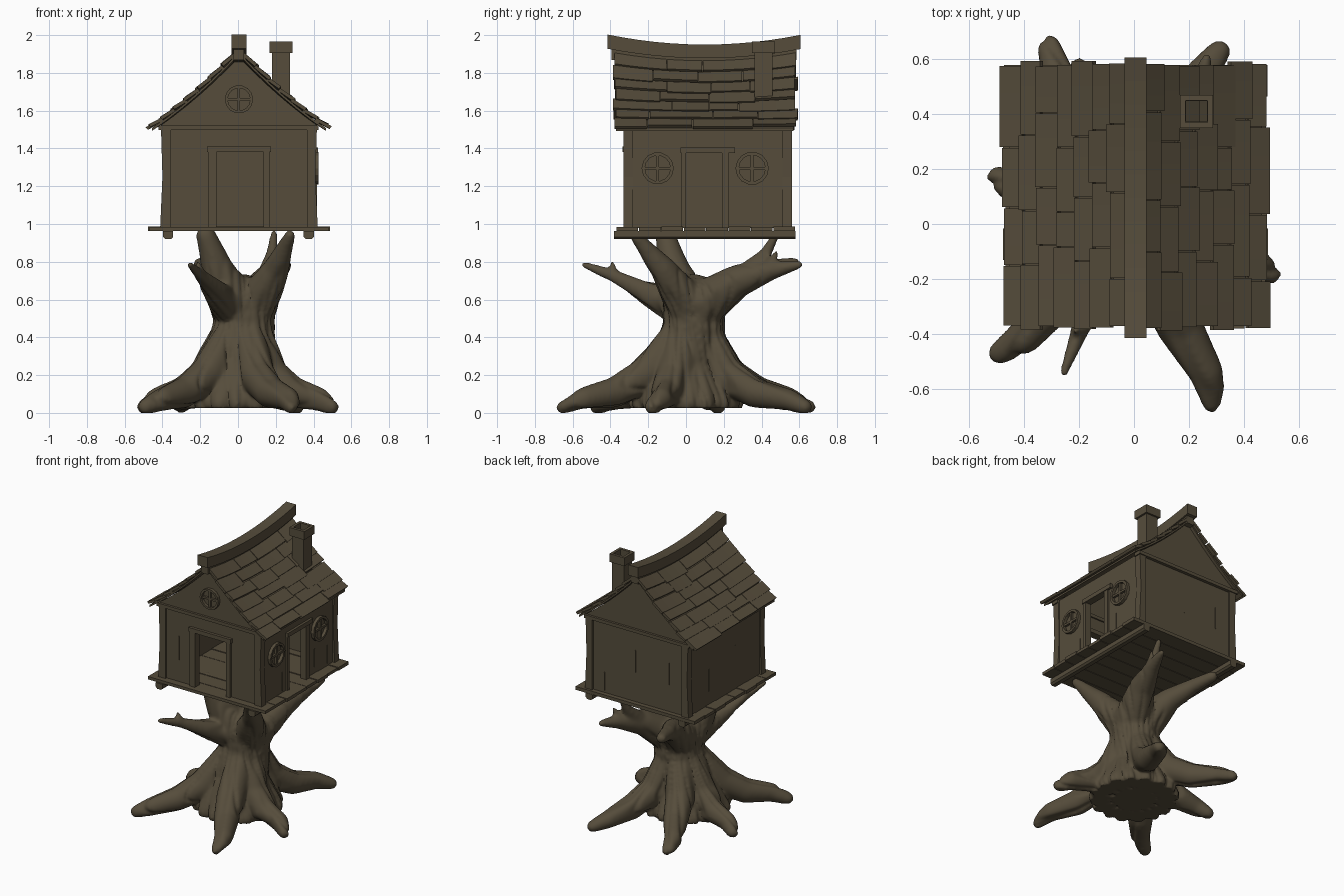
import bpy, bmesh, math, random
from mathutils import Vector, Matrix, noise

if "Cube" in bpy.data.objects:
    bpy.data.objects.remove(bpy.data.objects["Cube"])

random.seed(4)
wood = bpy.data.materials.new("weathered brown wood")
wood.diffuse_color = (0.092, 0.073, 0.044, 1)
wood.use_nodes = True
wood.node_tree.nodes["Principled BSDF"].inputs["Base Color"].default_value = wood.diffuse_color
SHIFT = 0.005  # the house sits slightly to the right


def finish(name, bm, dx=SHIFT):
    bmesh.ops.recalc_face_normals(bm, faces=bm.faces)
    bm.transform(Matrix.Translation((dx, 0, 0)))
    me = bpy.data.meshes.new(name)
    bm.to_mesh(me)
    bm.free()
    ob = bpy.data.objects.new(name, me)
    bpy.context.collection.objects.link(ob)
    me.materials.append(wood)
    return ob


def sag(y, z):
    t = min(max((z - 1.5) / 0.45, 0), 1)
    return 0.05 * t * (1 - ((y - 0.1) / 0.5) ** 2)


def prism(bm, section, ys, sagging=False):
    """Extrude an (x, z) section along y."""
    rings = [[bm.verts.new((x, y, z - (sag(y, z) if sagging else 0))) for x, z in section] for y in ys]
    n = len(section)
    for a, b in zip(rings, rings[1:]):
        for i in range(n):
            bm.faces.new((a[i], a[(i + 1) % n], b[(i + 1) % n], b[i]))
    bm.faces.new(rings[0])
    bm.faces.new(rings[-1][::-1])


def box(bm, x0, x1, y0, y1, z0, z1):
    prism(bm, [(x0, z0), (x1, z0), (x1, z1), (x0, z1)], (y0, y1))


def boxes(name, *parts):
    bm = bmesh.new()
    for p in parts:
        box(bm, *p)
    return finish(name, bm)


def steps(a, b, n):
    return [a + (b - a) * i / n for i in range(n + 1)]


# Tree: chains of balls fused by voxel remesh
tree = bmesh.new()


def limb(*pts):
    for a, b in zip(pts, pts[1:]):
        pa, pb = Vector(a[:3]), Vector(b[:3])
        n = max(2, int((pb - pa).length / max(0.012, 0.3 * min(a[3], b[3]))))
        for i in range(n + 1):
            t = i / n
            bmesh.ops.create_icosphere(tree, subdivisions=2, radius=a[3] + (b[3] - a[3]) * t,
                                       matrix=Matrix.Translation(pa.lerp(pb, t)))


# trunk
limb((0, 0, 0.16, 0.2), (0.01, 0.015, 0.3, 0.185), (0.03, 0.04, 0.45, 0.167), (0.03, 0.04, 0.57, 0.165))
# flared skirt between the roots
for i in range(16):
    c, s = math.cos(i * math.pi / 8), math.sin(i * math.pi / 8)
    limb((0.1 * c, 0.1 * s, 0.2, 0.11), (0.19 * c, 0.19 * s, 0.1, 0.08), (0.25 * c, 0.25 * s, 0.05, 0.05))
# roots
for x, y in ((-0.49, -0.47), (0.29, -0.65), (-0.31, 0.65), (0.31, 0.63), (-0.495, 0.17), (0.495, -0.18)):
    d = Vector((x, y)).normalized()
    limb((0.02 + 0.08 * d.x, 0.03 + 0.08 * d.y, 0.42, 0.085), (0.34 * x, 0.34 * y, 0.2, 0.092),
         (0.58 * x, 0.58 * y, 0.11, 0.078), (0.84 * x - 0.02 * d.y, 0.84 * y + 0.02 * d.x, 0.075, 0.057), (x, y, 0.032, 0.036))
# big limbs carrying the house
limb((-0.02, 0, 0.58, 0.13), (-0.1, -0.06, 0.74, 0.09), (-0.17, -0.11, 0.94, 0.055))
limb((0.1, 0, 0.58, 0.11), (0.2, -0.12, 0.76, 0.07), (0.275, -0.27, 0.94, 0.032))
limb((0.09, 0.1, 0.58, 0.12), (0.16, 0.27, 0.7, 0.085), (0.22, 0.45, 0.755, 0.048), (0.265, 0.6, 0.785, 0.022))
limb((0.16, 0.3, 0.72, 0.06), (0.18, 0.42, 0.84, 0.035), (0.19, 0.48, 0.95, 0.022))
limb((0.22, 0.43, 0.76, 0.035), (0.25, 0.48, 0.85, 0.016))
limb((-0.02, 0.1, 0.58, 0.12), (-0.08, 0.26, 0.7, 0.075), (-0.15, 0.42, 0.76, 0.05), (-0.2, 0.57, 0.79, 0.036))
# low forked front branch
limb((-0.05, -0.05, 0.56, 0.09), (-0.13, -0.24, 0.655, 0.055), (-0.2, -0.38, 0.725, 0.036), (-0.255, -0.54, 0.785, 0.018))
limb((-0.2, -0.38, 0.73, 0.03), (-0.215, -0.39, 0.795, 0.016))
raw = finish("tree_raw", tree, 0)
mod = raw.modifiers.new("fuse", 'REMESH')
mod.mode = 'VOXEL'
mod.voxel_size = 0.011
fused = bpy.data.meshes.new_from_object(raw.evaluated_get(bpy.context.evaluated_depsgraph_get()))
bpy.data.objects.remove(raw)
tree = bmesh.new()
tree.from_mesh(fused)


def soften(n):
    for i in range(n):
        bmesh.ops.smooth_vert(tree, verts=tree.verts, factor=0.5, use_axis_x=True, use_axis_y=True, use_axis_z=True)


soften(8)
tree.normal_update()
for v in tree.verts:  # bark grooves
    a = math.atan2(v.co.y - 0.03, v.co.x - 0.02) + v.co.z * 0.6
    g = noise.noise(Vector((math.cos(a) * 5, math.sin(a) * 5, v.co.z * 2)))
    k = min(1, max(0, (0.85 - v.co.z) / 0.2))
    v.co += v.normal * k * (0.009 - 0.1 * max(0, 0.15 - abs(g)))
soften(2)
for v in tree.verts:  # flat base
    v.co.z = max(v.co.z, 0.025 if v.co.xy.length < 0.36 else 0.0)
trunk = finish("tree_trunk_and_roots", tree, 0)
bpy.context.view_layer.objects.active = trunk
trunk.select_set(True)
bpy.ops.object.shade_smooth_by_angle(angle=math.radians(50))

# Floor planks and the two beams beneath
ys = steps(-0.37, 0.58, 8)
boxes("floor_planks", *[(-0.47 - random.uniform(0, 0.012), 0.472 + random.uniform(0, 0.012), a + 0.002, b - 0.002,
                         0.962, 0.984 + random.uniform(-0.003, 0.003)) for a, b in zip(ys, ys[1:])])
bm = bmesh.new()
for x in (-0.375, 0.37):
    prism(bm, [(x - 0.027, 0.963), (x - 0.027, 0.932), (x - 0.015, 0.92), (x + 0.015, 0.92),
               (x + 0.027, 0.932), (x + 0.027, 0.963)], (-0.38, 0.58))
finish("floor_beams", bm)

# Walls, with openings at the front and right
Z0, Z1 = 0.98, 1.52
boxes("front_wall", (-0.39, -0.12, -0.315, -0.29, Z0, Z1), (0.13, 0.39, -0.315, -0.29, Z0, Z1),
      (-0.12, 0.13, -0.315, -0.29, 1.38, Z1))
boxes("back_wall", (-0.39, 0.39, 0.52, 0.545, Z0, Z1))
boxes("left_wall", (-0.4, -0.375, -0.3, 0.53, Z0, Z1))
boxes("right_wall", (0.375, 0.4, -0.3, 0.0, Z0, Z1), (0.375, 0.4, 0.19, 0.53, Z0, Z1),
      (0.375, 0.4, 0.0, 0.19, 1.375, Z1))

# Short cracks between boards, as thin slivers
boxes("board_cracks", *[(x - 0.003, x + 0.003, y - 0.003, y + 0.003, z - h, z + h / 3) for x, y, z, h in (
    (-0.26, -0.315, 1.27, 0.13), (-0.25, 0.545, 1.3, 0.12), (0.02, 0.545, 1.32, 0.12), (0.27, 0.545, 1.1, 0.1),
    (0.4, -0.07, 1.1, 0.1), (0.4, 0.3, 1.13, 0.1), (0.4, 0.45, 1.1, 0.1), (-0.4, 0, 1.25, 0.15), (-0.4, 0.3, 1.2, 0.12))])

# Corner posts, slightly waisted
bm = bmesh.new()
for s in (-1, 1):
    for y in (-0.305, 0.535):
        prism(bm, [(s * 0.36, Z0), (s * 0.417, Z0), (s * 0.405, 1.25), (s * 0.413, Z1), (s * 0.36, Z1)],
              (y - 0.025, y + 0.025))
finish("corner_posts", bm)

# Door frames
boxes("front_door_frame", (-0.165, -0.12, -0.332, -0.28, Z0, 1.38), (0.13, 0.163, -0.332, -0.28, Z0, 1.38),
      (-0.168, 0.17, -0.336, -0.28, 1.38, 1.41))
boxes("side_door_frame", (0.365, 0.412, -0.025, 0.0, Z0, 1.375), (0.365, 0.412, 0.19, 0.225, Z0, 1.375),
      (0.365, 0.418, -0.03, 0.26, 1.375, 1.405))


# Roof: concave profile, sagging along its length
def roof_z(x):
    u = abs(x) / 0.48
    return 1.915 - 0.42 * u - 0.1 * u * (1 - u)


# Gables and tie beams
bm = bmesh.new()
for y0, y1 in ((-0.32, -0.29), (0.52, 0.55)):
    prism(bm, [(x, roof_z(x) - 0.018) for x in steps(-0.42, 0.42, 12)] + [(0.42, 1.505), (-0.42, 1.505)], (y0, y1), True)
finish("gables", bm)
boxes("tie_beams", (-0.425, 0.42, -0.337, -0.28, 1.498, 1.522), (-0.425, 0.42, 0.51, 0.567, 1.498, 1.522))

# Roof deck and overlapping shingles
bm = bmesh.new()
for s in (-1, 1):
    xs = steps(0, 0.46, 6)
    prism(bm, [(s * x, roof_z(x)) for x in xs] + [(s * x, roof_z(x) - 0.015) for x in xs[::-1]], steps(-0.37, 0.57, 8), True)
finish("roof_deck", bm)
bm = bmesh.new()
for s in (-1, 1):
    xs = steps(0.015, 0.464, 7)
    for xa, xb in zip(xs, xs[1:]):
        cuts = [-0.38 + random.uniform(-0.01, 0.01)] + \
               [0.1 + k * 0.16 + random.uniform(-0.07, 0.07) for k in (-1.5, 0, 1.5)] + [0.585 + random.uniform(-0.01, 0.01)]
        for ya, yb in zip(cuts, cuts[1:]):
            e = 0.01 + random.uniform(-0.01, 0.008)
            lo = (xb + e, roof_z(xb) - 0.85 * e + 0.007 + random.uniform(0, 0.006))
            hi = (xa, roof_z(xa) - 0.002)
            sec = [hi, lo, (lo[0] + 0.012, lo[1] + 0.014), (hi[0] + 0.012, hi[1] + 0.014)]
            prism(bm, [(s * x, z) for x, z in sec], steps(ya + 0.002, yb - 0.002, 3), True)
finish("roof_shingles", bm)

# Ridge beam
bm = bmesh.new()
prism(bm, [(-0.04, 1.925), (0.04, 1.925), (0.04, 2.0), (-0.04, 2.0)], steps(-0.415, 0.605, 12), True)
prism(bm, [(-0.028, 1.87), (0.028, 1.87), (0.028, 1.935), (-0.028, 1.935)], steps(-0.395, 0.585, 8), True)
finish("ridge_beam", bm)


# Chimney with an open cap
def square_tube(x, y, r, h, z0, z1):
    return [(x - r, x - h, y - r, y + r, z0, z1), (x + h, x + r, y - r, y + r, z0, z1),
            (x - h, x + h, y - r, y - h, z0, z1), (x - h, x + h, y + h, y + r, z0, z1)]


boxes("chimney", *square_tube(0.223, 0.41, 0.047, 0.038, 1.62, 1.91), *square_tube(0.223, 0.41, 0.06, 0.04, 1.905, 1.965))


# Round windows: rim and cross bars against the wall
def round_window(name, centre, ax, out, r):
    bm = bmesh.new()
    n = 14
    prof = [(r, -0.01), (r, 0.022), (r * 0.8, 0.022), (r * 0.8, -0.01)]
    rings = [[bm.verts.new((math.cos(2 * math.pi * i / n) * q, math.sin(2 * math.pi * i / n) * q, h)) for q, h in prof]
             for i in range(n)]
    for i in range(n):
        a, b = rings[i], rings[(i + 1) % n]
        for j in range(4):
            bm.faces.new((a[j], a[(j + 1) % 4], b[(j + 1) % 4], b[j]))
    t = r * 0.09
    box(bm, -t, t, -r * 0.82, r * 0.82, 0, 0.016)
    box(bm, -r * 0.82, r * 0.82, -t, t, 0, 0.016)
    m = Matrix((ax, (0, 0, 1), out)).transposed().to_4x4()
    bm.transform(Matrix.Translation(centre) @ m)
    finish(name, bm)


round_window("gable_window", (0, -0.32, 1.66), (1, 0, 0), (0, -1, 0), 0.075)
round_window("side_window_front", (0.4, -0.15, 1.295), (0, 1, 0), (1, 0, 0), 0.085)
round_window("side_window_back", (0.4, 0.35, 1.295), (0, 1, 0), (1, 0, 0), 0.088)
